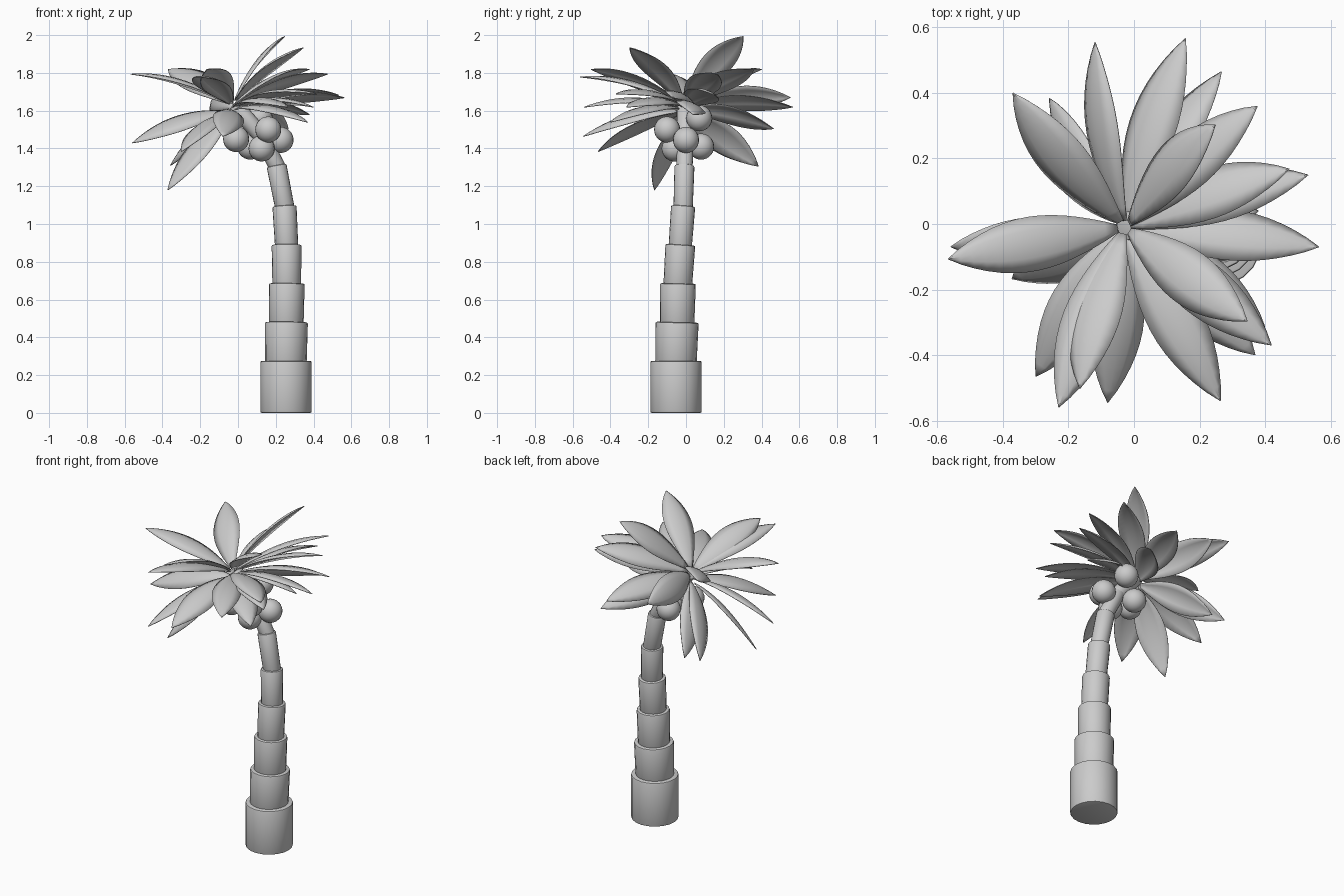
import bpy, bmesh, math
from mathutils import Vector, Matrix

cube = bpy.data.objects.get("Cube")
if cube:
    bpy.data.objects.remove(cube, do_unlink=True)

grey = bpy.data.materials.new("plain_grey")
grey.use_nodes = True
grey.diffuse_color = (0.6, 0.6, 0.6, 1)
grey.node_tree.nodes["Principled BSDF"].inputs["Base Color"].default_value = (0.6, 0.6, 0.6, 1)


def finish(bm, name, angle):
    """Turn a bmesh into a smooth-shaded object with the shared material."""
    mesh = bpy.data.meshes.new(name)
    bm.to_mesh(mesh)
    bm.free()
    mesh.materials.append(grey)
    obj = bpy.data.objects.new(name, mesh)
    bpy.context.collection.objects.link(obj)
    bpy.ops.object.select_all(action="DESELECT")
    obj.select_set(True)
    bpy.context.view_layer.objects.active = obj
    bpy.ops.object.shade_smooth_by_angle(angle=math.radians(angle))
    return obj


def trunk_segment(index, low, high, r_low, r_high):
    """Flared drum between two points, with softened rims."""
    low, high = Vector(low), Vector(high)
    axis = high - low
    bm = bmesh.new()
    bmesh.ops.create_cone(bm, cap_ends=True, segments=20, radius1=r_low,
                          radius2=r_high, depth=axis.length)
    rims = [e for e in bm.edges if any(len(f.verts) > 4 for f in e.link_faces)]
    bmesh.ops.bevel(bm, geom=rims, offset=0.008, segments=2, profile=0.5, affect="EDGES")
    turn = Vector((0, 0, 1)).rotation_difference(axis).to_matrix()
    for v in bm.verts:
        v.co = turn @ v.co + (low + high) / 2
    finish(bm, f"trunk_segment_{index}", 30)


def coconut(index, centre):
    bm = bmesh.new()
    bmesh.ops.create_uvsphere(bm, u_segments=20, v_segments=14, radius=0.069)
    bmesh.ops.translate(bm, verts=bm.verts, vec=centre)
    finish(bm, f"coconut_{index}", 60)


def frond(index, tip, roll):
    """Pointed, arched blade from the crown to its tip, rolled about its length."""
    tip = Vector(tip)
    out = Vector((tip.x - CROWN.x, tip.y - CROWN.y, 0)).normalized()
    side = Vector((-out.y, out.x, 0))
    rise = tip.z - CROWN.z
    start = CROWN + out * 0.02 + Vector((0, 0, 0.12 * rise))
    bend = (start + tip) / 2 + Vector((0, 0, 0.1))
    steps, across = 14, (-1, -0.5, 0, 0.5, 1)
    bm = bmesh.new()
    rows = []
    for i in range(steps + 1):
        t = i / steps
        p = start * (1 - t) ** 2 + bend * 2 * t * (1 - t) + tip * t * t
        half = 0.012 * (1 - t) + 0.078 * math.sin(math.pi * t ** 1.1) ** 0.85
        if i == steps:
            half = 0.001
        # edges fall slightly below the midrib
        rows.append([bm.verts.new(p + side * half * s - Vector((0, 0, 0.3 * half * s * s)))
                     for s in across])
    for a, b in zip(rows, rows[1:]):
        for j in range(len(across) - 1):
            bm.faces.new((a[j], b[j], b[j + 1], a[j + 1]))
    bmesh.ops.recalc_face_normals(bm, faces=bm.faces)
    if sum(f.normal.z for f in bm.faces) < 0:
        bmesh.ops.reverse_faces(bm, faces=bm.faces)
    bmesh.ops.rotate(bm, verts=bm.verts, cent=start,
                     matrix=Matrix.Rotation(math.radians(roll), 3, tip - start))
    obj = finish(bm, f"frond_{index}", 60)
    thick = obj.modifiers.new("thickness", "SOLIDIFY")
    thick.thickness = 0.004


# Trunk: joints as x, y, z, then top radius of the drum below
joints = [(0.254, -0.053, 0, 0), (0.254, -0.053, 0.275, 0.136), (0.256, -0.047, 0.48, 0.114),
          (0.258, -0.043, 0.685, 0.095), (0.257, -0.03, 0.89, 0.079),
          (0.246, -0.015, 1.095, 0.064), (0.204, -0.008, 1.31, 0.053),
          (0.12, -0.004, 1.47, 0.045), (-0.02, -0.005, 1.63, 0.045)]
for i, (a, b) in enumerate(zip(joints, joints[1:])):
    low, high = Vector(a[:3]), Vector(b[:3])
    if i:
        low -= (high - low).normalized() * 0.02
    trunk_segment(i + 1, low, high, b[3] * (1 if i == 0 else 0.96), b[3])

# Coconuts hanging below the crown
for i, c in enumerate([(0.16, -0.1, 1.5), (0.225, 0, 1.445), (0.115, 0.07, 1.56),
                       (0.065, 0.08, 1.41), (-0.01, -0.05, 1.45), (0.125, -0.06, 1.4)]):
    coconut(i + 1, c)

# Fronds: tip position and roll in degrees
CROWN = Vector((-0.03, -0.01, 1.62))
fronds = [((-0.12, 0.555, 1.67), -55), ((0.157, 0.567, 1.62), -30),
          ((0.267, 0.466, 1.505), -42), ((0.377, 0.36, 1.82), -25),
          ((0.248, 0.303, 1.995), -36), ((0.532, 0.15, 1.685), -25),
          ((0.475, 0.168, 1.795), -25), ((0.565, -0.07, 1.67), -22),
          ((0.346, -0.297, 1.935), 6), ((0.42, -0.37, 1.69), -8),
          ((0.4, -0.314, 1.62), -8), ((0.37, -0.4, 1.54), 0),
          ((0.264, -0.54, 1.62), 0), ((-0.08, -0.546, 1.465), -15),
          ((-0.166, -0.503, 1.82), 28), ((-0.23, -0.56, 1.78), 5),
          ((-0.3, -0.466, 1.385), 8), ((-0.373, -0.168, 1.18), -20),
          ((-0.568, -0.107, 1.795), 0), ((-0.56, -0.07, 1.43), -28),
          ((-0.37, 0.4, 1.82), -30), ((-0.26, 0.384, 1.305), -50),
          ((-0.36, 0.373, 1.31), -50), ((0.38, 0.04, 1.58), -20)]
for i, (tip, roll) in enumerate(fronds):
    frond(i + 1, tip, roll)
